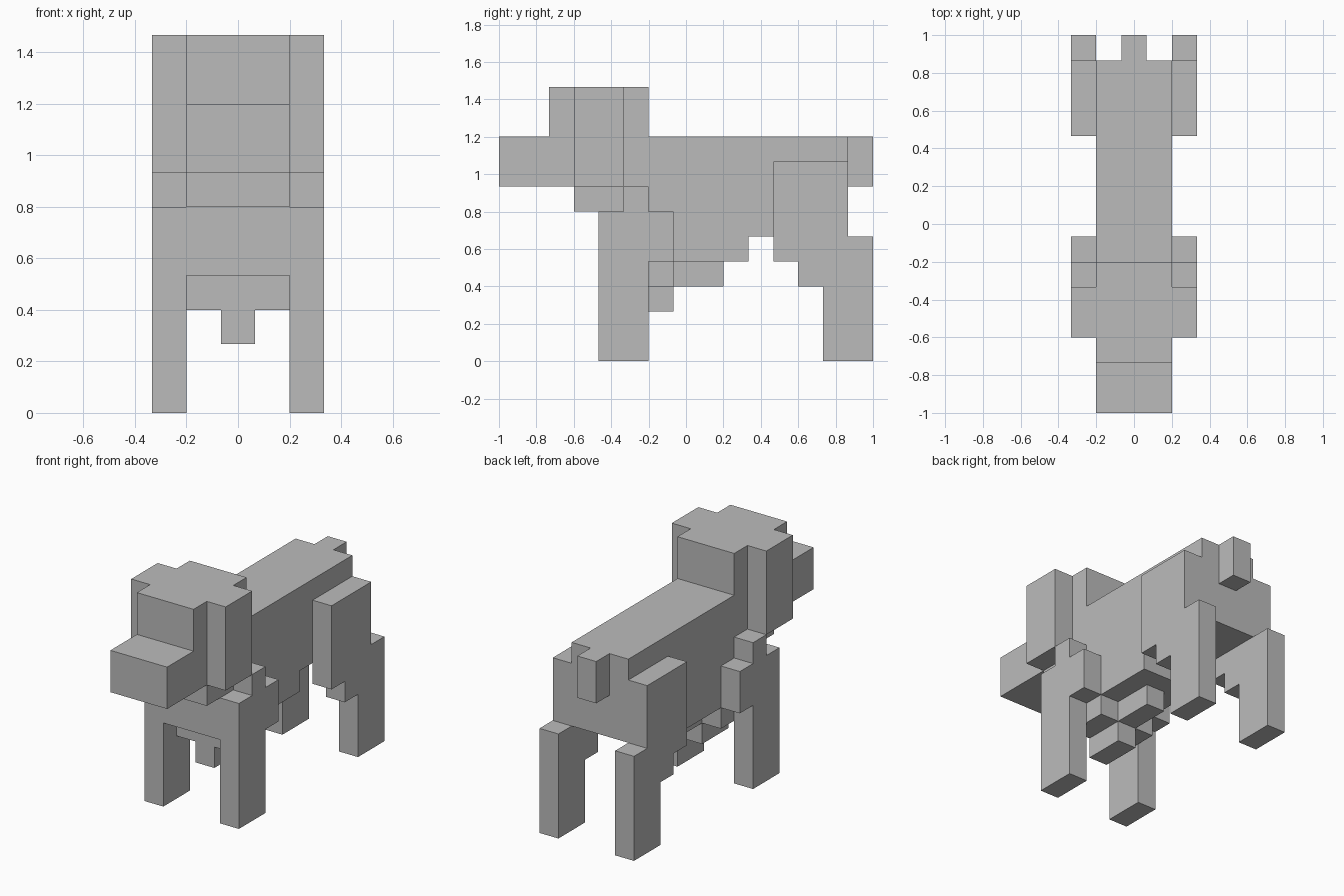
import bpy, bmesh

if "Cube" in bpy.data.objects:
    bpy.data.objects.remove(bpy.data.objects["Cube"])

U = 2 / 15  # one block

grey = bpy.data.materials.new("plain_grey")
grey.diffuse_color = (0.5, 0.5, 0.5, 1)
grey.use_nodes = True
grey.node_tree.nodes["Principled BSDF"].inputs["Base Color"].default_value = grey.diffuse_color


def extrude_profile(name, profile, x0, x1):
    """Extrude a side profile of (y, z) block counts from x0 to x1."""
    bm = bmesh.new()
    verts = [bm.verts.new((x0 * U, y * U - 1, z * U)) for y, z in profile]
    face = bm.faces.new(verts)
    new = bmesh.ops.extrude_face_region(bm, geom=[face])["geom"]
    moved = [g for g in new if isinstance(g, bmesh.types.BMVert)]
    bmesh.ops.translate(bm, verts=moved, vec=((x1 - x0) * U, 0, 0))
    bmesh.ops.recalc_face_normals(bm, faces=bm.faces)
    mesh = bpy.data.meshes.new(name)
    bm.to_mesh(mesh)
    bm.free()
    mesh.materials.append(grey)
    obj = bpy.data.objects.new(name, mesh)
    bpy.context.collection.objects.link(obj)
    return obj


def box(y0, y1, z0, z1):
    return [(y0, z0), (y1, z0), (y1, z1), (y0, z1)]


# Head with snout
extrude_profile("head", [(0, 7), (6, 7), (6, 11), (2, 11), (2, 9), (0, 9)], -1.5, 1.5)

# Torso with neck and chest
extrude_profile("torso", [(3, 6), (4, 6), (4, 4), (10, 4), (10, 5), (14, 5),
                          (14, 9), (6, 9), (6, 7), (3, 7)], -1.5, 1.5)

# Tail and stepped underside
extrude_profile("tail", box(14, 15, 7, 9), -0.5, 0.5)
extrude_profile("chest_plate", box(5, 7, 3, 4), -1.5, 1.5)
extrude_profile("belly_ridge", box(7, 9, 3, 4), -0.5, 0.5)
extrude_profile("chest_peg", box(5, 7, 2, 3), -0.5, 0.5)

# Paired parts on both sides
front_leg = [(4, 0), (6, 0), (6, 4), (7, 4), (7, 6), (6, 6), (6, 7), (5, 7), (5, 6), (4, 6)]
hind_leg = [(11, 4), (12, 4), (12, 3), (13, 3), (13, 0), (15, 0), (15, 5), (14, 5), (14, 8), (11, 8)]
for side, x0, x1 in (("left", -2.5, -1.5), ("right", 1.5, 2.5)):
    extrude_profile(side + "_ear", box(3, 5, 7, 11), x0, x1)
    extrude_profile(side + "_front_leg", front_leg, x0, x1)
    extrude_profile(side + "_hind_leg", hind_leg, x0, x1)
